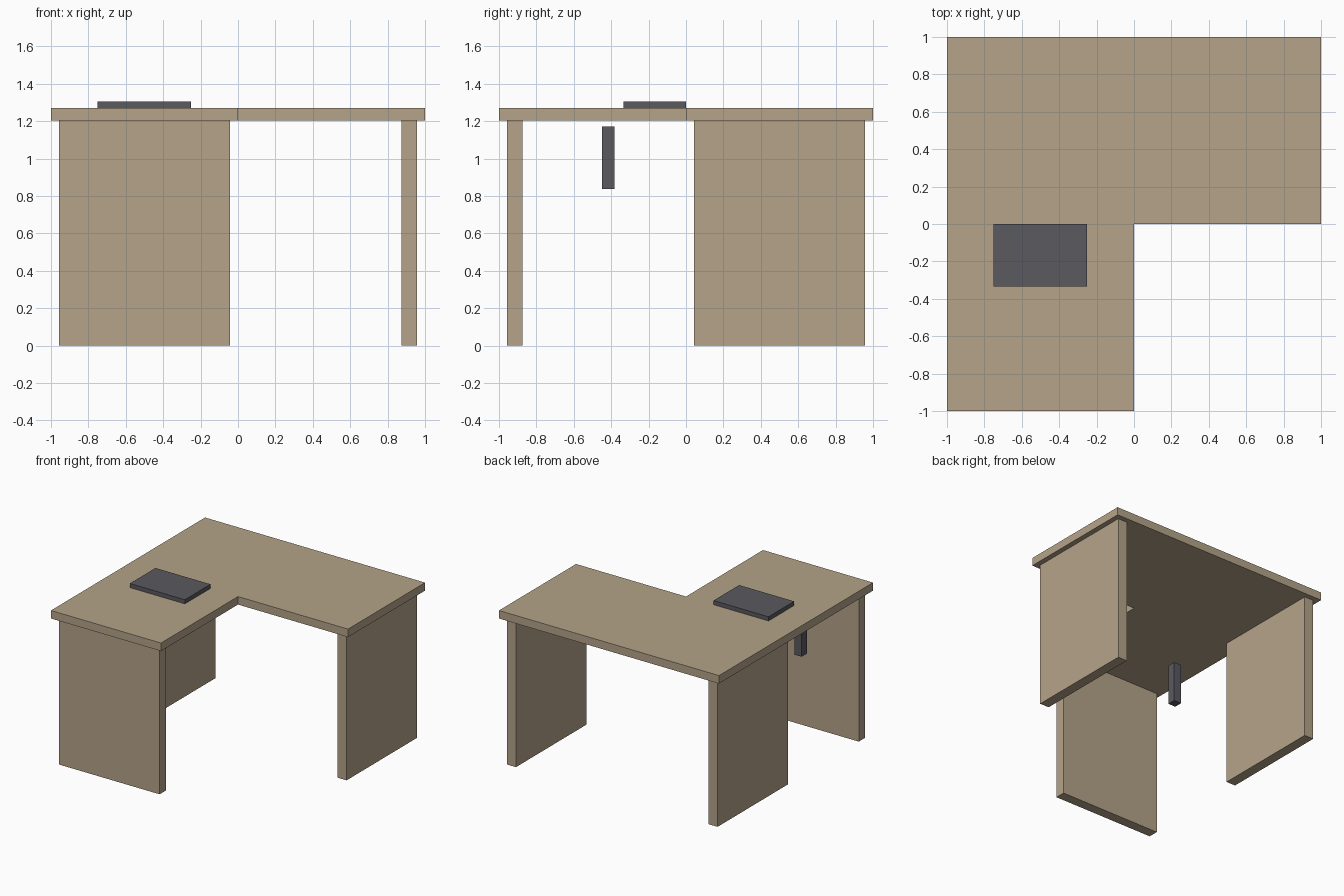
import bpy
import bmesh

if "Cube" in bpy.data.objects:
    bpy.data.objects.remove(bpy.data.objects["Cube"])


def material(name, color):
    m = bpy.data.materials.new(name)
    m.diffuse_color = color
    m.use_nodes = True
    m.node_tree.nodes["Principled BSDF"].inputs["Base Color"].default_value = m.diffuse_color
    return m


wood = material("wood", (0.46, 0.37, 0.25, 1))
dark = material("dark_grey", (0.10, 0.10, 0.115, 1))


def prism(name, outline, z0, z1, mat):
    """Extrude a flat outline from z0 up to z1."""
    bm = bmesh.new()
    face = bm.faces.new([bm.verts.new((x, y, z0)) for x, y in outline])
    res = bmesh.ops.extrude_face_region(bm, geom=[face])
    top = [v for v in res["geom"] if isinstance(v, bmesh.types.BMVert)]
    bmesh.ops.translate(bm, verts=top, vec=(0, 0, z1 - z0))
    bmesh.ops.recalc_face_normals(bm, faces=bm.faces)
    mesh = bpy.data.meshes.new(name)
    bm.to_mesh(mesh)
    bm.free()
    mesh.materials.append(mat)
    ob = bpy.data.objects.new(name, mesh)
    bpy.context.collection.objects.link(ob)
    return ob


def box(name, x0, x1, y0, y1, z0, z1, mat):
    return prism(name, [(x0, y0), (x1, y0), (x1, y1), (x0, y1)], z0, z1, mat)


# L-shaped desktop
TOP0, TOP1 = 1.204, 1.27
prism("desktop", [(-1, -1), (0, -1), (0, 0), (1, 0), (1, 1), (-1, 1)],
      TOP0, TOP1, wood)

# Panel legs: one under each end of the L and one at the back left
A, B, C = 0.958, 0.875, 0.042
box("front_panel_leg", -A, -C, -A, -B, 0, TOP0, wood)
box("right_panel_leg", B, A, C, A, 0, TOP0, wood)
box("left_panel_leg", -A, -B, C, A, 0, TOP0, wood)

# Flat pad on the desktop
box("desk_pad", -0.75, -0.25, -0.333, 0, TOP1, 1.304, dark)

# Small upright block under the desktop
box("under_desk_block", -0.783, -0.717, -0.45, -0.383, 0.838, 1.171, dark)
